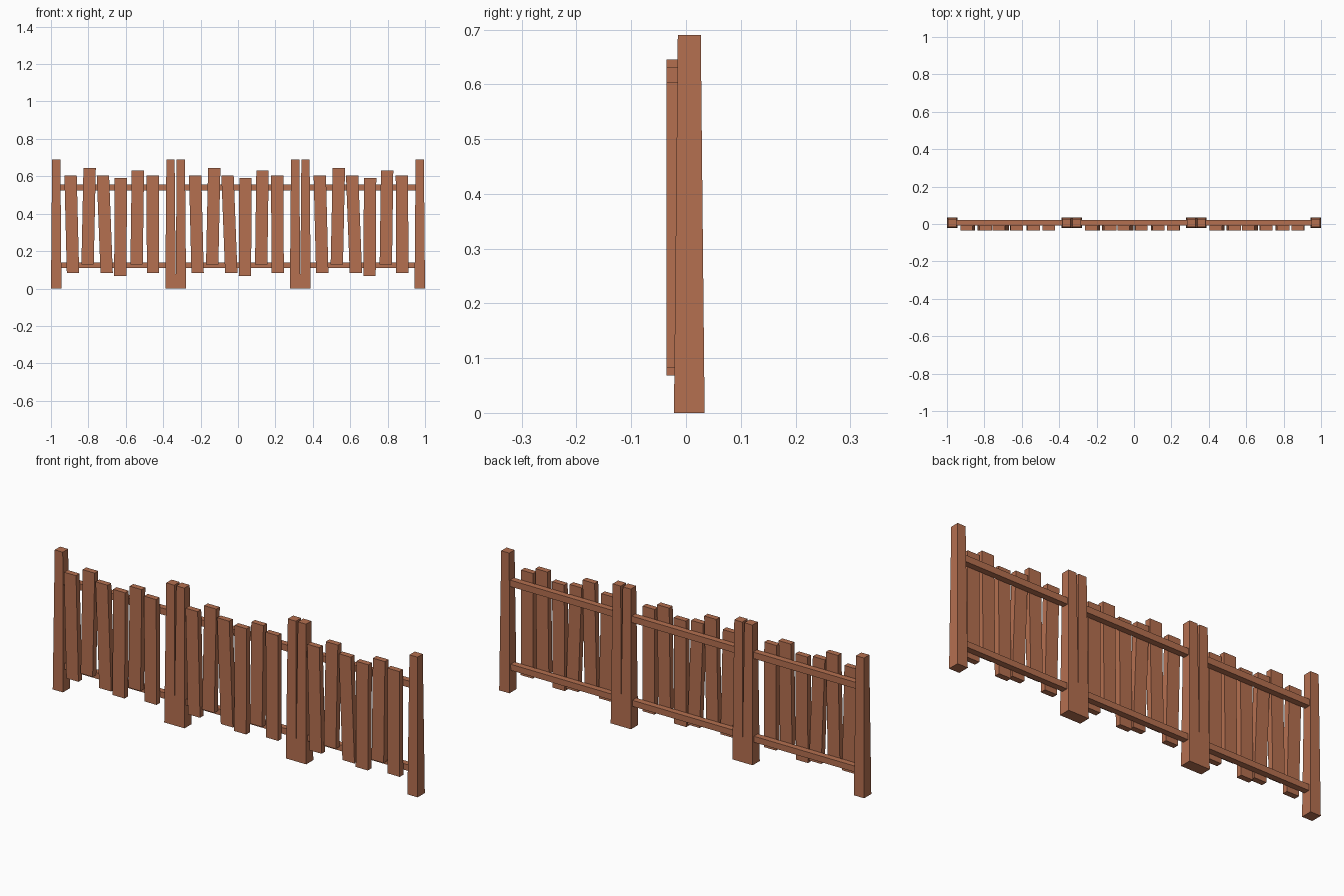
import bpy
import bmesh

cube = bpy.data.objects.get("Cube")
if cube:
    bpy.data.objects.remove(cube)

wood = bpy.data.materials.new("reddish_brown_wood")
wood.use_nodes = True
colour = (0.46, 0.16, 0.08, 1)
wood.diffuse_color = colour
wood.node_tree.nodes["Principled BSDF"].inputs["Base Color"].default_value = colour


def beam(name, bottom, top):
    """Six-sided block between two rectangles, each (x0, x1, y0, y1, z)."""
    bm = bmesh.new()
    bmesh.ops.create_cube(bm, size=2)
    for v in bm.verts:
        x0, x1, y0, y1, z = top if v.co.z > 0 else bottom
        v.co = (x1 if v.co.x > 0 else x0, y1 if v.co.y > 0 else y0, z)
    mesh = bpy.data.meshes.new(name)
    bm.to_mesh(mesh)
    bm.free()
    mesh.materials.append(wood)
    obj = bpy.data.objects.new(name, mesh)
    bpy.context.collection.objects.link(obj)


# Planks of one panel: bottom centre, top centre, bottom height, top height
PLANKS = [
    (-0.216, -0.229, 0.083, 0.605),
    (-0.138, -0.127, 0.128, 0.645),
    (-0.036, -0.056, 0.083, 0.604),
    (0.037, 0.040, 0.068, 0.592),
    (0.124, 0.131, 0.128, 0.632),
    (0.212, 0.210, 0.083, 0.604),
]
SPACING, POST_X, HALF_PLANK = 0.6663, 0.3055, 0.033

for panel, side in (("right", -1), ("middle", 0), ("left", 1)):
    cx = side * SPACING

    # Tapered posts at both ends of the panel
    for end, sign in (("right", -1), ("left", 1)):
        x = cx + sign * POST_X
        beam(f"{panel}_panel_{end}_post",
             (x - 0.028, x + 0.028, -0.022, 0.034, 0),
             (x - 0.022, x + 0.022, -0.015, 0.027, 0.69))

    # Horizontal rails behind the planks
    for level, z0, z1 in (("lower", 0.109, 0.139), ("upper", 0.523, 0.555)):
        x0, x1 = cx - POST_X, cx + POST_X
        beam(f"{panel}_panel_{level}_rail",
             (x0, x1, -0.008, 0.022, z0), (x0, x1, -0.008, 0.022, z1))

    # Leaning planks on the front
    for i, (xb, xt, zb, zt) in enumerate(PLANKS, 1):
        b, t = cx + xb, cx + xt
        beam(f"{panel}_panel_plank_{i}",
             (b - HALF_PLANK, b + HALF_PLANK, -0.036, -0.008, zb),
             (t - HALF_PLANK, t + HALF_PLANK, -0.036, -0.008, zt))
